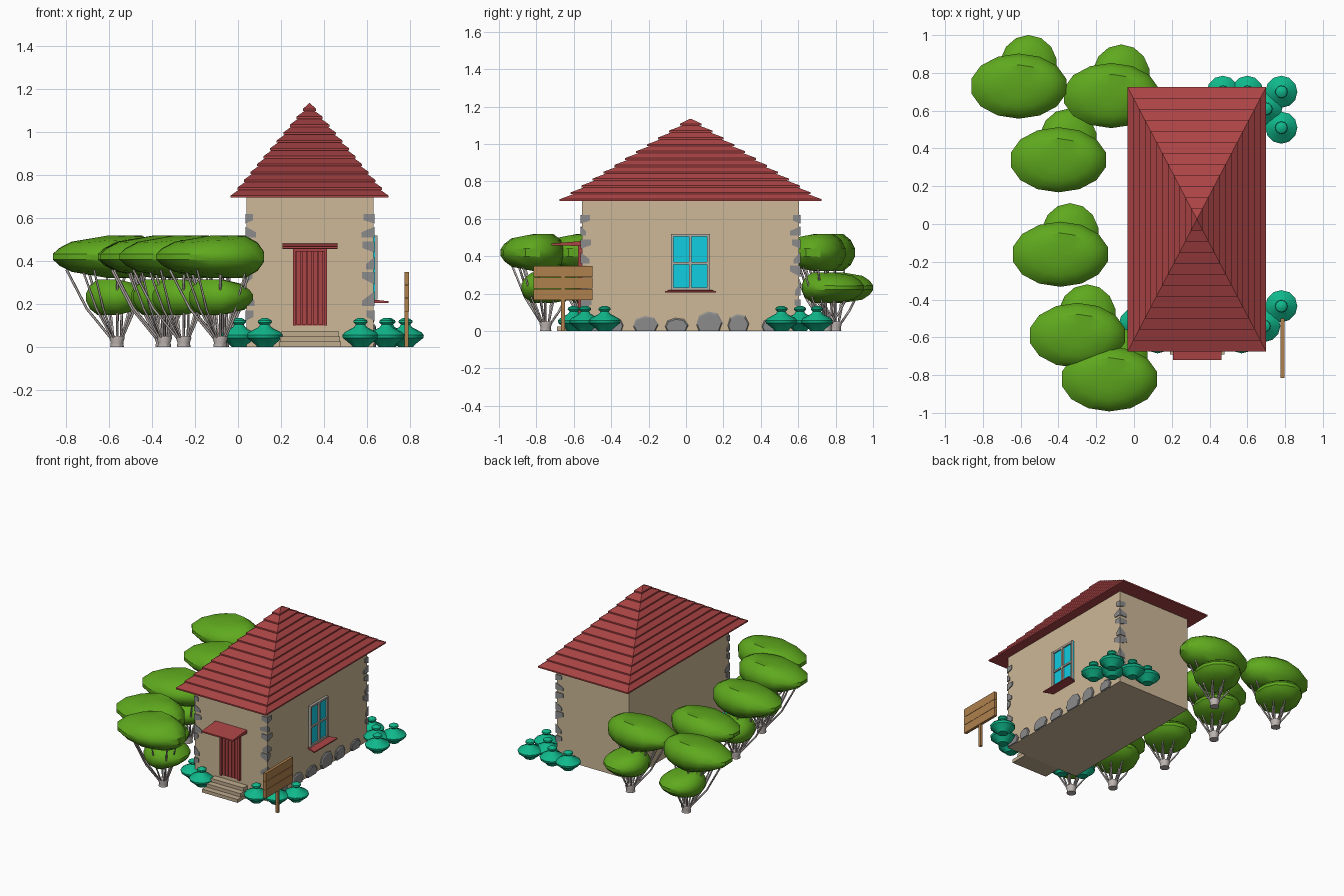
import bpy, bmesh, math, random
from mathutils import Vector

if "Cube" in bpy.data.objects:
    bpy.data.objects.remove(bpy.data.objects["Cube"])

random.seed(4)


def mat(name, r, g, b):
    m = bpy.data.materials.new(name)
    m.diffuse_color = (r, g, b, 1)
    m.use_nodes = True
    m.node_tree.nodes["Principled BSDF"].inputs["Base Color"].default_value = m.diffuse_color
    return m


WALL = mat("plaster", 0.61, 0.48, 0.31)
STEP = mat("step_stone", 0.52, 0.41, 0.27)
RED = mat("red_wood", 0.41, 0.058, 0.06)
GREEN = mat("leaf_green", 0.115, 0.40, 0.013)
TEAL = mat("bush_teal", 0.005, 0.48, 0.26)
GLASS = mat("glass", 0.005, 0.61, 0.75)
WOOD = mat("sign_wood", 0.43, 0.22, 0.075)
STONE = mat("stone", 0.26, 0.26, 0.26)
FRAME = mat("window_frame", 0.45, 0.42, 0.37)
BARK = mat("bark", 0.5, 0.45, 0.43)


def add(name, bm, m, smooth=None):
    bmesh.ops.recalc_face_normals(bm, faces=bm.faces[:])
    me = bpy.data.meshes.new(name)
    bm.to_mesh(me)
    bm.free()
    return link(name, me, m, smooth)


def link(name, data, m=None, smooth=None, loc=(0, 0, 0)):
    ob = bpy.data.objects.new(name, data)
    bpy.context.collection.objects.link(ob)
    ob.location = loc
    if m:
        data.materials.append(m)
    if smooth:
        bpy.ops.object.select_all(action='DESELECT')
        ob.select_set(True)
        bpy.context.view_layer.objects.active = ob
        bpy.ops.object.shade_smooth_by_angle(angle=math.radians(smooth))
    return ob


def hull(name, pts, m):
    bm = bmesh.new()
    for p in pts:
        bm.verts.new(p)
    r = bmesh.ops.convex_hull(bm, input=bm.verts[:])
    bmesh.ops.delete(bm, geom=list({g for g in r["geom_interior"] if isinstance(g, bmesh.types.BMVert)}), context='VERTS')
    return add(name, bm, m)


def box(name, x0, x1, y0, y1, z0, z1, m):
    return hull(name, [(x, y, z) for x in (x0, x1) for y in (y0, y1) for z in (z0, z1)], m)


def loft(name, rings, m, smooth=None):
    """Skin a stack of equal-length point rings and cap both ends."""
    bm = bmesh.new()
    vr = [[bm.verts.new(p) for p in r] for r in rings]
    n = len(vr[0])
    for a, b in zip(vr, vr[1:]):
        for i in range(n):
            bm.faces.new((a[i], a[(i + 1) % n], b[(i + 1) % n], b[i]))
    bm.faces.new(vr[0])
    bm.faces.new(vr[-1])
    return add(name, bm, m, smooth)


def lathe(name, profile, n, m, smooth=None):
    return loft(name, [[(r * math.cos(i * math.tau / n), r * math.sin(i * math.tau / n), z)
                        for i in range(n)] for r, z in profile], m, smooth)


# House body
X0, X1, Y0, Y1 = 0.04, 0.63, -0.557, 0.605
box("house_walls", X0, X1, Y0, Y1, 0, 0.70, WALL)

# Roof: stepped courses up to a point
COURSES, rings = 12, []
for i in range(COURSES):
    s, t = 1 - i / COURSES, 1 - (i + 1) / COURSES
    z = 0.695 + 0.44 * i / COURSES
    for f, h in ((s, z), (s, z + 0.01), (max(t - 0.018, 0.004), z + 0.44 / COURSES)):
        rings.append([(0.333 + sx * 0.367 * f, 0.025 + sy * 0.70 * f, h)
                      for sx, sy in ((-1, -1), (1, -1), (1, 1), (-1, 1))])
loft("roof", rings, RED)

# Door with planks, frame and canopy
box("door_panel", 0.265, 0.405, -0.563, -0.55, 0.10, 0.45, RED)
for i in range(5):
    x = 0.272 + i * 0.0256
    box("door_plank", x, x + 0.021, -0.570, -0.555, 0.105, 0.445, RED)
for x in (0.255, 0.402):
    box("door_jamb", x, x + 0.013, -0.578, -0.55, 0.10, 0.46, RED)
box("door_head", 0.255, 0.415, -0.578, -0.55, 0.445, 0.46, RED)
hull("door_canopy", [(x, y, z) for x in (0.207, 0.462)
                     for y, z in ((-0.55, 0.455), (-0.55, 0.482), (-0.72, 0.458), (-0.72, 0.468))], RED)

# Front steps
for i in range(3):
    box("step", 0.19 + i * 0.006, 0.48 - i * 0.006, -0.69 + i * 0.042, -0.55, i * 0.025, (i + 1) * 0.025, STEP)

# Window on the right wall
WY0, WY1, WZ0, WZ1 = -0.08, 0.127, 0.22, 0.52
box("window_glass", 0.62, 0.637, WY0, WY1, WZ0, WZ1, GLASS)
for y, w in ((WY0, 0.014), (0.0165, 0.014), (WY1 - 0.014, 0.014)):
    box("window_upright", 0.62, 0.65, y, y + w, WZ0, WZ1, FRAME)
for z, w in ((WZ0, 0.014), (0.357, 0.012), (WZ1 - 0.014, 0.014)):
    box("window_rail", 0.62, 0.647, WY0, WY1, z, z + w, FRAME)
hull("window_sill", [(0.62, -0.08, 0.222), (0.62, 0.127, 0.222), (0.62, -0.08, 0.205), (0.62, 0.127, 0.205),
                     (0.70, -0.112, 0.205), (0.70, 0.16, 0.205), (0.70, -0.112, 0.213), (0.70, 0.16, 0.213)], RED)

# Corner stones wrapping three corners
for cx, cy, sx, sy in ((X0, Y0, 1, 1), (X1, Y0, -1, 1), (X1, Y1, -1, -1)):
    x, y = cx - sx * 0.006, cy - sy * 0.006
    for k, (z0, z1) in enumerate(((0.12, 0.17), (0.19, 0.26), (0.29, 0.35), (0.36, 0.42),
                                  (0.44, 0.49), (0.51, 0.56), (0.575, 0.62))):
        a, b = random.uniform(0.03, 0.065), random.uniform(0.025, 0.06)
        lo, hi = (z0, z0 + 0.025) if k % 2 else (z1 - 0.03, z1)
        hull("corner_stone", [(x, y, z0), (x, y, z1), (x + sx * a, y, lo), (x + sx * a, y, hi),
                              (x, y + sy * b, lo), (x, y + sy * b, hi),
                              (x + sx * a, y + sy * 0.02, lo), (x + sx * 0.02, y + sy * b, hi)], STONE)

# Foundation stones along the right wall
for y, w, h in ((-0.50, 0.11, 0.07), (-0.38, 0.09, 0.07), (-0.215, 0.135, 0.08), (-0.05, 0.125, 0.07),
                (0.125, 0.14, 0.105), (0.28, 0.115, 0.09), (0.46, 0.11, 0.07)):
    outline = ((-0.4, 0), (0.38, 0), (0.5, 0.45), (0.32, 0.9), (-0.05, 1), (-0.38, 0.8), (-0.5, 0.35))
    hull("base_stone", [(x, y + a * w * k, b * h * k) for a, b in outline
                        for x, k in ((0.62, 1), (0.637, 1), (0.642, 0.9))], STONE)

# Sign board on a post
box("sign_post", 0.775, 0.793, -0.668, -0.648, 0, 0.34, WOOD)
for i in range(3):
    z = 0.165 + i * 0.062
    box("sign_plank", 0.776, 0.797, -0.815, -0.50, z, z + 0.060, WOOD)

# Bushes
bush = lathe("bush", [(0.035, 0), (0.045, 0.012), (0.082, 0.042), (0.085, 0.056), (0.072, 0.07),
                      (0.03, 0.092), (0.022, 0.104), (0.033, 0.115), (0.031, 0.124), (0.012, 0.135)], 12, TEAL, 35)
spots = [(0.78, 0.70), (0.78, 0.51), (0.70, 0.61), (0.60, 0.70), (0.47, 0.70), (0.78, -0.435),
         (0.69, -0.54), (0.57, -0.60), (0.005, -0.53), (0.125, -0.60)]
bush.location = (*spots[0], 0)
for p in spots[1:]:
    link("bush", bush.data, loc=(*p, 0))


# Tree parts, modelled around the middle of the upper crown
def crown(name, c, size, flip):
    bm = bmesh.new()
    bmesh.ops.create_uvsphere(bm, u_segments=14, v_segments=9, radius=1)
    for v in bm.verts:
        x, y, z = v.co
        taper = (1 - 0.45 * max(0, -x)) * (1 - 0.35 * max(0, -y))
        z = max(-1, min(1, z * 1.35)) * taper
        v.co = Vector(c) + Vector((flip * x * size[0], flip * y * size[1], z * size[2]))
    return add(name, bm, GREEN, 35)


def branches():
    cu = bpy.data.curves.new("branches", 'CURVE')
    cu.dimensions = '3D'
    cu.bevel_depth, cu.bevel_resolution, cu.use_fill_caps = 0.006, 0, True
    tips = [(0.19 * math.cos(a) * k, 0.12 * math.sin(a) * k, 0.36)
            for a, k in ((i * math.tau / 9 + 0.2, 1 - 0.3 * (i % 2)) for i in range(9))]
    tips += [(0.0, 0.12, 0.2), (0.11, 0.12, 0.2), (0.05, 0.19, 0.2)]
    for t in tips:
        d = Vector((t[0] - 0.047, t[1] - 0.07, 0))
        base = Vector((0.047, 0.07, 0.03)) + d.normalized() * 0.02
        mid = Vector((0.047, 0.07, 0.03 + (t[2] - 0.03) * 0.45)) + d * 0.6
        sp = cu.splines.new('POLY')
        sp.points.add(2)
        for p, co in zip(sp.points, (base, mid, t)):
            p.co = (*co, 1)
    return link("branches", cu, BARK)


stump = lathe("trunk", [(0.032, 0), (0.029, 0.02), (0.036, 0.042), (0.034, 0.052)], 10, BARK, 35)
for v in stump.data.vertices:
    v.co += Vector((0.047, 0.07, 0))
parts = [stump, branches(),
         crown("upper_crown", (0, 0, 0.42), (0.262, 0.175, 0.098), 1),
         crown("lower_crown", (0.052, 0.105, 0.232), (0.155, 0.168, 0.082), -1)]

# Six trees
trees = [(-0.61, 0.73), (-0.12, 0.68), (-0.40, 0.34), (-0.39, -0.16), (-0.30, -0.59), (-0.13, -0.82)]
for i, p in enumerate(trees):
    for ob in parts:
        if i == 0:
            ob.location = (*p, 0)
        else:
            link(ob.name.split(".")[0], ob.data, loc=(*p, 0))
